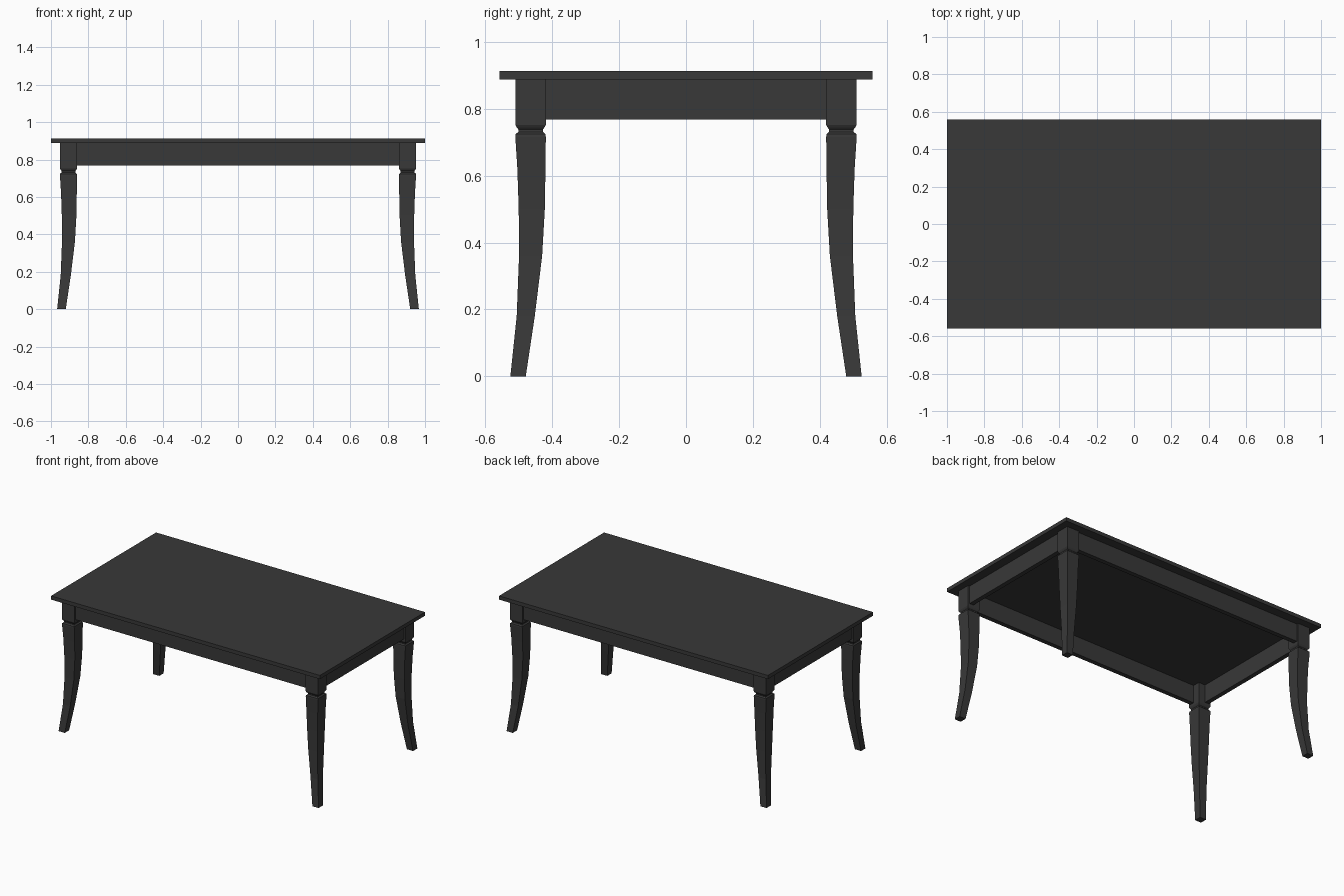
import bpy, bmesh

if "Cube" in bpy.data.objects:
    bpy.data.objects.remove(bpy.data.objects["Cube"])

TOP_Z, APRON_TOP, APRON_BOTTOM = 0.913, 0.888, 0.768
LEG_X, LEG_Y = 0.952, 0.510      # outer faces of the leg blocks
LEG_W = 0.091
RECESS, THICK = 0.012, 0.03      # apron set-back and board thickness


def finish(name, bm):
    bmesh.ops.recalc_face_normals(bm, faces=bm.faces)
    mesh = bpy.data.meshes.new(name)
    bm.to_mesh(mesh)
    bm.free()
    obj = bpy.data.objects.new(name, mesh)
    bpy.context.collection.objects.link(obj)
    mat = bpy.data.materials.get("dark_wood") or bpy.data.materials.new("dark_wood")
    mat.diffuse_color = (0.04, 0.04, 0.04, 1)
    mat.use_nodes = True
    mat.node_tree.nodes["Principled BSDF"].inputs["Base Color"].default_value = mat.diffuse_color
    mesh.materials.append(mat)
    return obj


def box(name, x, y, z):
    bm = bmesh.new()
    bmesh.ops.create_cube(bm, size=1)
    for v in bm.verts:
        v.co = [lo + (c + 0.5) * (hi - lo) for c, (lo, hi) in zip(v.co, (x, y, z))]
    return finish(name, bm)


# Leg profile: height, outer edge and inner edge relative to the block's outer face
PROFILE = [
    (0.888, 0.000, -0.091), (0.752, 0.000, -0.091), (0.744, -0.004, -0.087),
    (0.738, -0.009, -0.082), (0.731, -0.009, -0.082), (0.724, -0.001, -0.090),
    (0.715, 0.000, -0.091), (0.620, -0.006, -0.090), (0.500, -0.010, -0.088),
    (0.360, -0.011, -0.080), (0.180, -0.004, -0.058), (0.000, 0.015, -0.031),
]


def leg(name, sx, sy):
    bm = bmesh.new()
    rings = []
    for z, out, inn in PROFILE:
        corners = ((out, out), (inn, out), (inn, inn), (out, inn))
        rings.append([bm.verts.new((sx * (LEG_X + a), sy * (LEG_Y + b), z))
                      for a, b in corners])
    for r, s in zip(rings, rings[1:]):
        for i in range(4):
            j = (i + 1) % 4
            bm.faces.new((r[i], r[j], s[j], s[i]))
    bm.faces.new(rings[0])
    bm.faces.new(rings[-1])
    return finish(name, bm)


# Table top
box("table_top", (-1, 1), (-0.558, 0.558), (APRON_TOP, TOP_Z))

# Curved legs
for sx, side in ((-1, "left"), (1, "right")):
    for sy, end in ((-1, "front"), (1, "back")):
        leg(f"{end}_{side}_leg", sx, sy)

# Apron boards running between the leg blocks
bx, by = LEG_X - LEG_W + 0.01, LEG_Y - LEG_W + 0.01
ox, oy = LEG_X - RECESS, LEG_Y - RECESS
for s, end in ((-1, "front"), (1, "back")):
    box(f"{end}_apron", (-bx, bx), sorted((s * oy, s * (oy - THICK))), (APRON_BOTTOM, APRON_TOP))
for s, side in ((-1, "left"), (1, "right")):
    box(f"{side}_apron", sorted((s * ox, s * (ox - THICK))), (-by, by), (APRON_BOTTOM, APRON_TOP))
